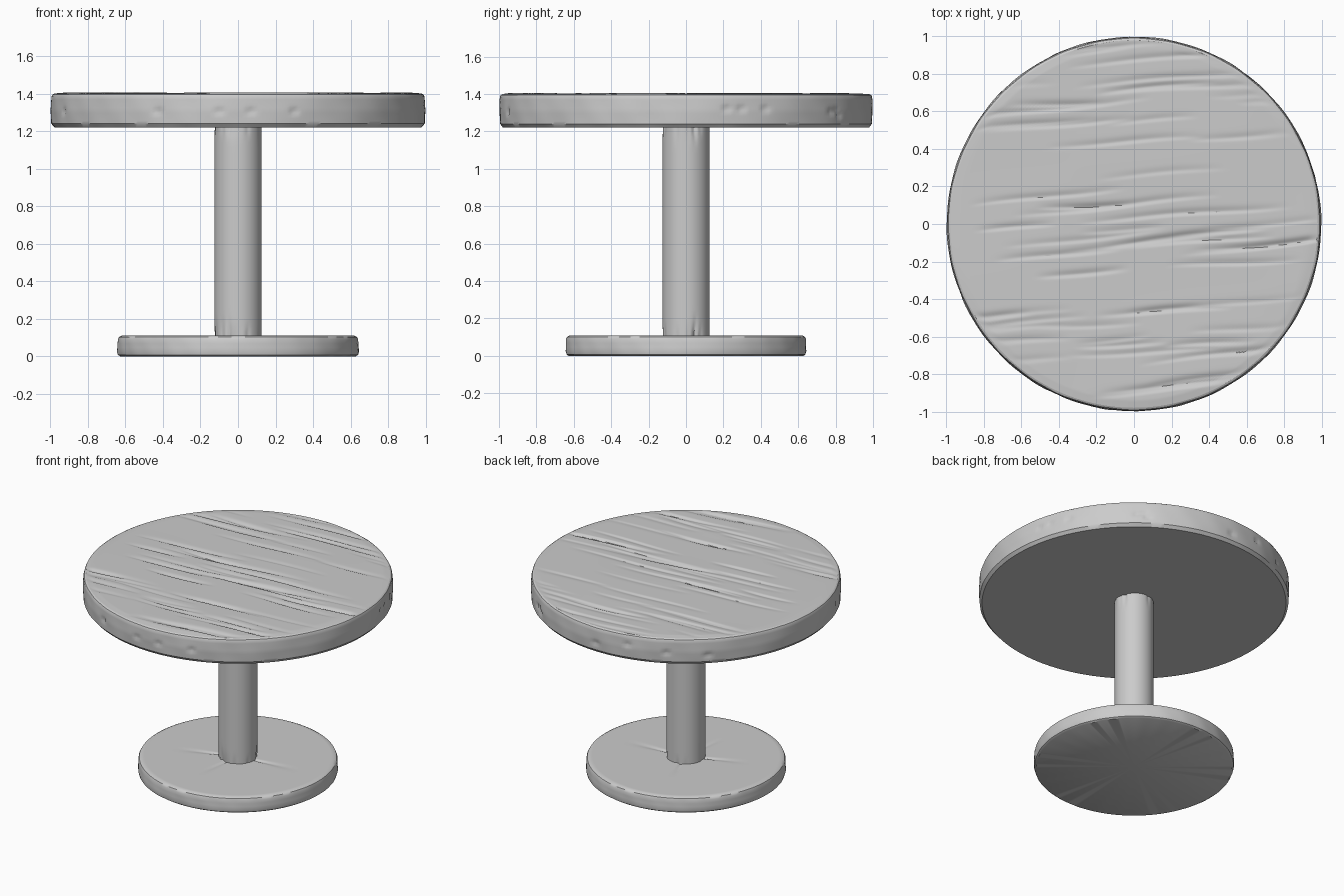
import bpy
import bmesh
import random
from math import sin, cos, pi, tau, exp, sqrt, acos, atan2, radians

cube = bpy.data.objects.get("Cube")
if cube:
    bpy.data.objects.remove(cube, do_unlink=True)

rng = random.Random(7)

grey = bpy.data.materials.new("plain_grey")
grey.use_nodes = True
colour = (0.6, 0.6, 0.6, 1)
grey.diffuse_color = colour
for node in grey.node_tree.nodes:
    if node.type == 'BSDF_PRINCIPLED':
        node.inputs["Base Color"].default_value = colour
        node.inputs["Roughness"].default_value = 0.8


def finish(name, bm):
    mesh = bpy.data.meshes.new(name)
    bm.to_mesh(mesh)
    bm.free()
    mesh.materials.append(grey)
    obj = bpy.data.objects.new(name, mesh)
    bpy.context.collection.objects.link(obj)
    bpy.ops.object.select_all(action='DESELECT')
    obj.select_set(True)
    bpy.context.view_layer.objects.active = obj
    bpy.ops.object.shade_smooth_by_angle(angle=radians(35))
    return obj


def refine(points, step):
    """Split every profile segment into pieces no longer than step."""
    result = [points[0]]
    for (r0, z0), (r1, z1) in zip(points, points[1:]):
        n = max(1, round(sqrt((r1 - r0) ** 2 + (z1 - z0) ** 2) / step))
        result += [(r0 + (r1 - r0) * i / n, z0 + (z1 - z0) * i / n) for i in range(1, n + 1)]
    return result


def lathe(name, profile, segments, wear):
    """Revolve a profile around z; wear(r, z, angle) returns the worn r, z."""
    bm = bmesh.new()
    rings = []
    for r, z in profile:
        ring = []
        for i in range(segments):
            a = tau * i / segments
            rr, zz = wear(r, z, a) if r else (r, z)
            ring.append(bm.verts.new((rr * cos(a), rr * sin(a), zz)))
        rings.append(ring)
    for low, high in zip(rings, rings[1:]):
        for i in range(segments):
            j = (i + 1) % segments
            bm.faces.new((low[i], low[j], high[j], high[i]))
    bmesh.ops.remove_doubles(bm, verts=bm.verts, dist=1e-5)
    bmesh.ops.recalc_face_normals(bm, faces=bm.faces)
    return finish(name, bm)


def angle_gap(a, b):
    return (a - b + pi) % tau - pi


# Nail dents around the table edge: (angle, height)
dents = [(-acos(x), 1.305) for x in (-0.93, -0.43, -0.1, 0.07, 0.3)]
dents += [(a, 1.32) for a in (0.22, 0.3, 0.44)]
dents += [(rng.uniform(0.8, pi), rng.uniform(1.28, 1.34)) for _ in range(7)]


def edge_wear(r, z, a):
    if r < 0.98:
        return r, z
    depth = sum(0.014 * exp(-(angle_gap(a, d) / 0.016) ** 2 - ((z - h) / 0.016) ** 2)
                for d, h in dents)
    ripple = 0.0015 * sin(9 * a + 25 * z) * sin(23 * a)
    return r - depth + ripple, z


# Table top body
lathe("table_top",
      refine([(0, 1.22), (0.978, 1.22)], 1)
      + refine([(0.995, 1.24), (0.998, 1.31), (0.994, 1.383)], 0.015)
      + [(0.989, 1.394), (0.977, 1.4), (0.94, 1.38), (0, 1.38)], 288, edge_wear)

# Wood grain surface: sloping grooves running along x
grooves = [(rng.uniform(-0.9, 0.9), rng.uniform(-0.97, 0.97), rng.uniform(0.2, 0.6),
            rng.uniform(0.04, 0.12), rng.uniform(0.004, 0.009)) for _ in range(60)]


def grain(x, y):
    z = 0.002 * sin(3 * x + 1) * sin(5 * y)
    for gx, gy, length, slope, depth in grooves:
        u = (x - gx) / length
        v = y - gy - slope * (x - gx) - 0.006 * sin(7 * x + gy)
        if abs(u) < 1 and -0.03 < v < 0.06:
            # Steep on one side, gentle on the other
            width = 0.008 if v < 0 else 0.022
            z -= depth * (1 - u * u) * exp(-(v / width) ** 2)
    return max(z, -0.014)


bm = bmesh.new()
cols, rows = 80, 260
table = []
for j in range(rows + 1):
    row = []
    for i in range(cols + 1):
        u, v = 2 * i / cols - 1, 2 * j / rows - 1
        x, y = 0.979 * u * sqrt(1 - v * v / 2), 0.979 * v * sqrt(1 - u * u / 2)
        fade = min(1, (0.979 - sqrt(x * x + y * y)) / 0.04)
        row.append(bm.verts.new((x, y, 1.4 + fade * (0.004 + grain(x, y)))))
    table.append(row)
for low, high in zip(table, table[1:]):
    for i in range(cols):
        bm.faces.new((low[i], low[i + 1], high[i + 1], high[i]))
finish("table_top_grain", bm)

# Pedestal column, gouged near both ends
gouges = [(rng.uniform(0, tau), rng.uniform(0.05, 0.13), rng.uniform(0.05, 0.13),
           rng.uniform(0.003, 0.007)) for _ in range(22)]


def column_wear(r, z, a):
    for angle, low, high, depth in gouges:
        reach = max(0, 1 - (z - 0.1) / low, 1 - (1.23 - z) / high)
        r -= depth * min(1, reach) * exp(-(angle_gap(a, angle) / 0.09) ** 2)
    return r, z


lathe("pedestal_column", refine([(0.126, 0.1), (0.126, 1.23)], 0.03), 96, column_wear)


# Round foot with shallow radial creases
def foot_wear(r, z, a):
    if z > 0.1 and r < 0.6:
        for angle, end in ((0.1, 0.42), (3.5, 0.4), (1.9, 0.3), (4.6, 0.33)):
            run = max(0, 1 - r / end)
            z -= 0.012 * run * exp(-(angle_gap(a, angle) / 0.07) ** 2)
    if r > 0.635:
        r += 0.0015 * sin(11 * a + 30 * z) * sin(17 * a)
    return r, z


lathe("round_foot",
      [(0, 0), (0.628, 0), (0.64, 0.008)]
      + refine([(0.644, 0.025), (0.64, 0.09)], 0.02)
      + [(0.635, 0.102), (0.62, 0.11)]
      + refine([(0.6, 0.11), (0.1, 0.11)], 0.05) + [(0, 0.11)], 192, foot_wear)
